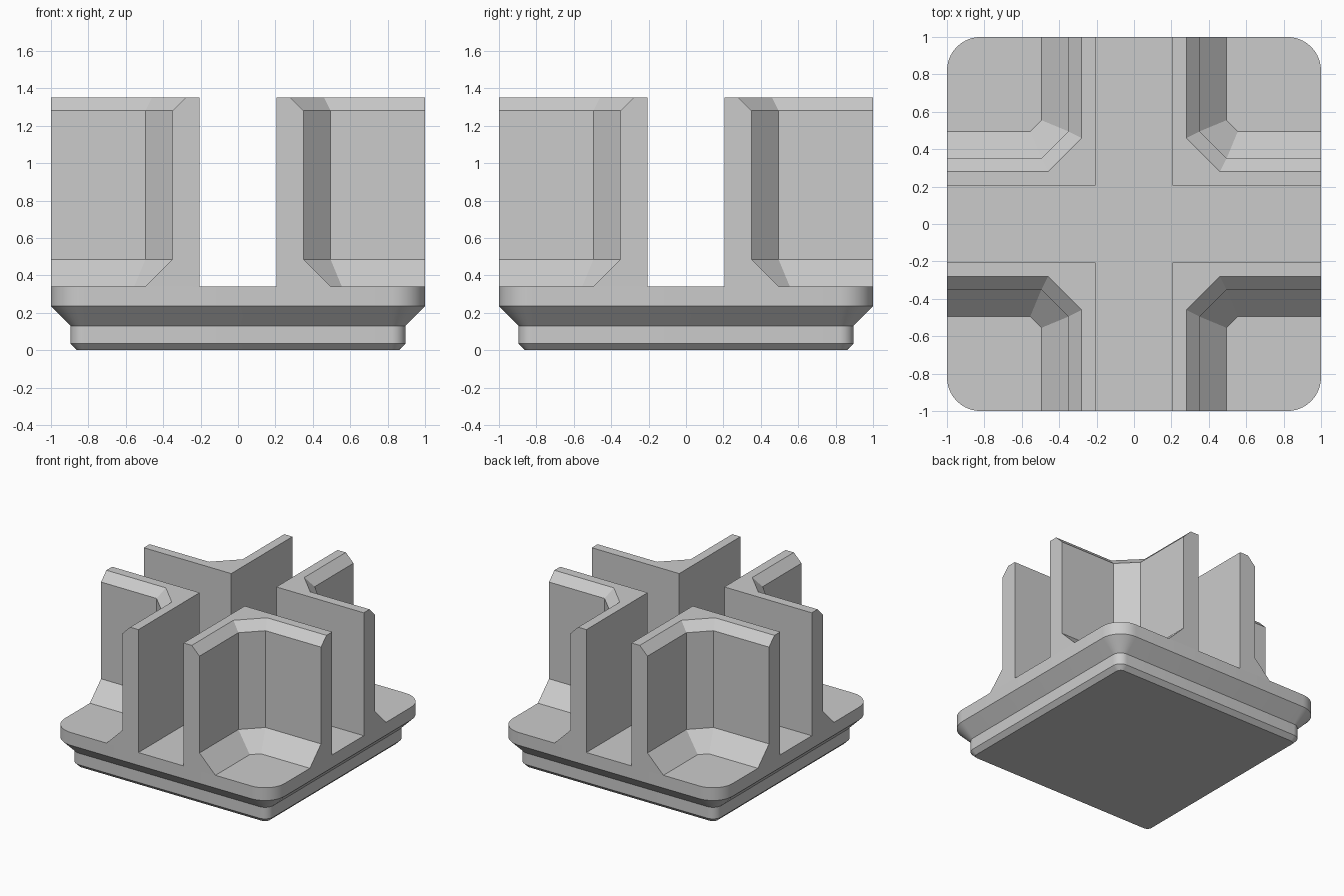
import bpy
import bmesh
from math import cos, sin, pi

cube = bpy.data.objects.get("Cube")
if cube:
    bpy.data.objects.remove(cube, do_unlink=True)

GREY = (0.6, 0.6, 0.6, 1)
plastic = bpy.data.materials.new("grey_plastic")
plastic.use_nodes = True
plastic.diffuse_color = GREY
plastic.node_tree.nodes["Principled BSDF"].inputs["Base Color"].default_value = GREY


def loft(name, rings):
    """Skin a stack of matching outlines and cap both ends."""
    bm = bmesh.new()
    loops = [[bm.verts.new(p) for p in ring] for ring in rings]
    n = len(loops[0])
    for low, high in zip(loops, loops[1:]):
        for i in range(n):
            j = (i + 1) % n
            bm.faces.new((low[i], low[j], high[j], high[i]))
    bm.faces.new(loops[0][::-1])
    bm.faces.new(loops[-1])
    bmesh.ops.recalc_face_normals(bm, faces=bm.faces)
    mesh = bpy.data.meshes.new(name)
    bm.to_mesh(mesh)
    bm.free()
    mesh.materials.append(plastic)
    obj = bpy.data.objects.new(name, mesh)
    bpy.context.collection.objects.link(obj)
    return obj


def rounded_square(half, radius, z, steps=10):
    c = half - radius
    ring = []
    for q, (sx, sy) in enumerate([(1, 1), (-1, 1), (-1, -1), (1, -1)]):
        for k in range(steps + 1):
            a = (q + k / steps) * pi / 2
            ring.append((sx * c + radius * cos(a), sy * c + radius * sin(a), z))
    return ring


def corner_wall(outer, bend, z, sx, sy):
    """L-shaped outline with a cut corner, mirrored into one quadrant."""
    inner = 0.205
    plan = [(inner, inner), (1, inner), (1, outer), (bend, outer),
            (outer, bend), (outer, 1), (inner, 1)]
    return [(sx * x, sy * y, z) for x, y in plan]


# Stepped cap with a bevelled foot and a flared flange
FLOOR = 0.34
base = loft("base_cap", [rounded_square(*level) for level in (
    (0.86, 0.04, 0), (0.895, 0.075, 0.035), (0.895, 0.075, 0.13),
    (1, 0.18, 0.235), (1, 0.18, FLOOR))])
bpy.context.view_layer.objects.active = base
base.select_set(True)
bpy.ops.object.shade_smooth_by_angle(angle=pi / 7)

# Four corner walls: flared root, straight shaft, bevelled top
WALL = ((0.495, 0.555, FLOOR), (0.35, 0.495, 0.485),
        (0.35, 0.495, 1.28), (0.28, 0.46, 1.35))
for side, sx in (("left", 1), ("right", -1)):
    for end, sy in (("front", -1), ("back", 1)):
        loft(f"{end}_{side}_wall", [corner_wall(*level, sx, sy) for level in WALL])
